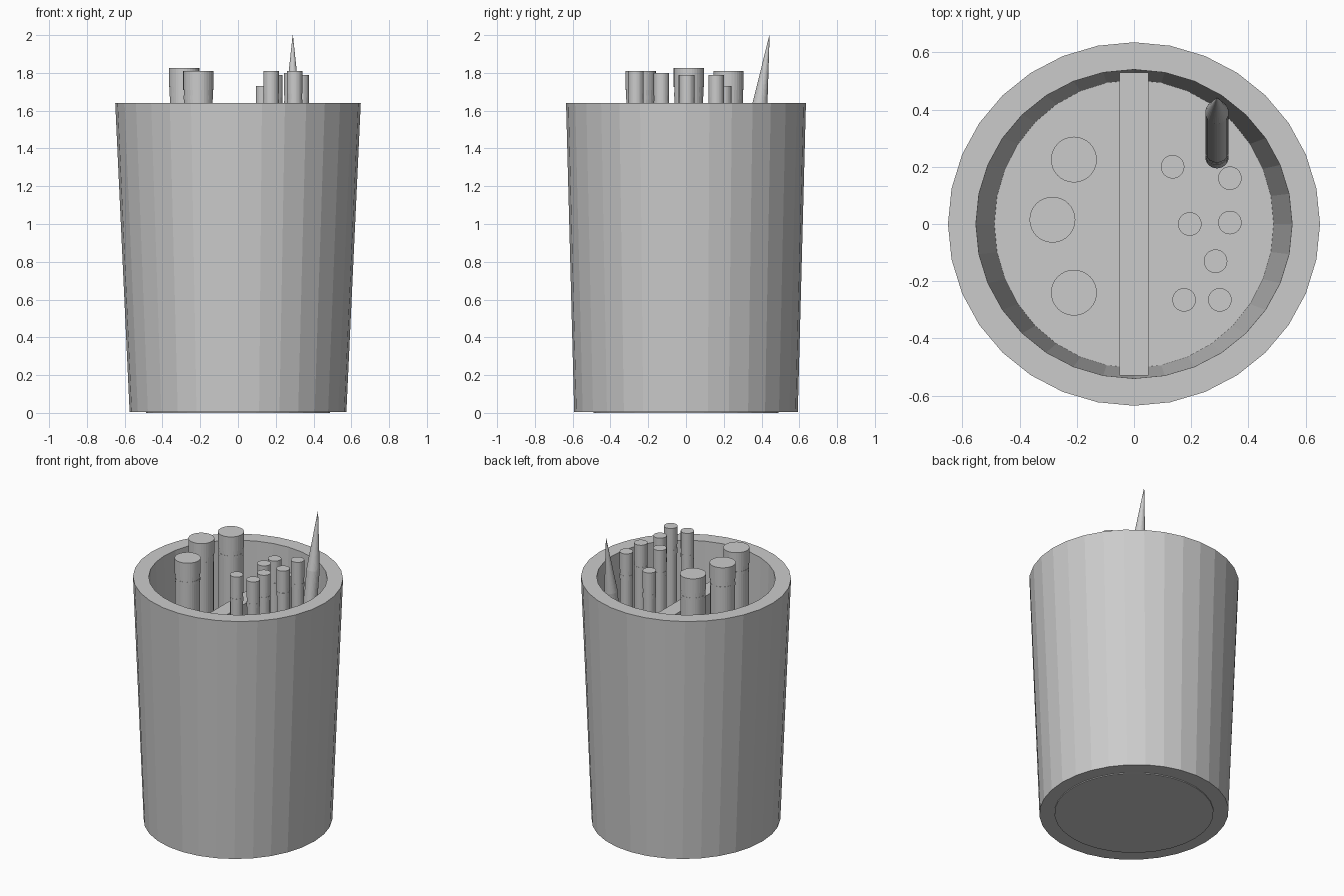
import bpy
import bmesh
from mathutils import Vector

cube = bpy.data.objects.get("Cube")
if cube:
    bpy.data.objects.remove(cube, do_unlink=True)

SIDES = 32
RIM = 1.64

grey = bpy.data.materials.new("plain grey")
grey.use_nodes = True
GREY = (0.6, 0.6, 0.6, 1.0)
grey.diffuse_color = GREY
grey.node_tree.nodes["Principled BSDF"].inputs["Base Color"].default_value = GREY


def add_object(name, bm):
    bmesh.ops.recalc_face_normals(bm, faces=bm.faces)
    mesh = bpy.data.meshes.new(name)
    bm.to_mesh(mesh)
    bm.free()
    mesh.materials.append(grey)
    obj = bpy.data.objects.new(name, mesh)
    bpy.context.collection.objects.link(obj)
    return obj


def lathe(name, rings):
    """Stack of (x radius, y radius, z) rings, skinned and capped."""
    bm = bmesh.new()
    loops = []
    for rx, ry, z in rings:
        loop = bmesh.ops.create_circle(bm, segments=SIDES, radius=1)["verts"]
        for v in loop:
            v.co = Vector((v.co.x * rx, v.co.y * ry, z))
        loops.append(loop)
    for low, high in zip(loops, loops[1:]):
        for i in range(SIDES):
            j = (i + 1) % SIDES
            bm.faces.new((low[i], low[j], high[j], high[i]))
    bm.faces.new(loops[0])
    bm.faces.new(loops[-1])
    return add_object(name, bm)


def round_rod(name, profile):
    return lathe(name, [(r, r, z) for r, z in profile])


# Tapered cup, with its wall turned inward at the rim
WALL = 0.85
lathe("cup", [
    (0.574, 0.592, 0.006), (0.65, 0.635, RIM),
    (0.65 * WALL, 0.635 * WALL, RIM), (0.574 * WALL, 0.592 * WALL, 0.03)])

# Base plate just proud of the underside
lathe("base_plate", [(0.488, 0.49, 0), (0.488, 0.49, 0.02)])

# Divider across the middle
bm = bmesh.new()
bmesh.ops.create_cube(bm, size=1)
top = 1.475
for v in bm.verts:
    y_end = 0.53 if v.co.z > 0 else 0.5
    v.co = Vector((v.co.x * 0.1, v.co.y * 2 * y_end, top if v.co.z > 0 else 0.02))
add_object("divider", bm)

# Thick pencils with eraser and ferrule
for i, (x, y, z) in enumerate([(-0.21, 0.225, 1.81), (-0.285, 0.015, 1.825), (-0.21, -0.24, 1.81)]):
    pencil = round_rod(f"thick_pencil_{i + 1}", [
        (0.076, 0.02), (0.076, z - 0.15), (0.078, z - 0.15), (0.078, z - 0.13),
        (0.077, z - 0.13), (0.077, z - 0.1), (0.08, z - 0.1), (0.08, z)])
    pencil.location = (x, y, 0)

# Slim pencils with a narrow collar
slim = [(0.135, 0.2, 1.73), (0.335, 0.16, 1.79), (0.195, 0, 1.79), (0.335, 0.005, 1.79),
        (0.285, -0.13, 1.8), (0.175, -0.265, 1.81), (0.3, -0.265, 1.81)]
for i, (x, y, z) in enumerate(slim):
    pencil = round_rod(f"slim_pencil_{i + 1}", [
        (0.039, 0.02), (0.039, z - 0.18), (0.041, z - 0.18), (0.041, z - 0.15),
        (0.04, z - 0.15), (0.04, z - 0.12), (0.041, z - 0.12), (0.041, z)])
    pencil.location = (x, y, 0)

# Leaning pencil with its long point up
foot = Vector((0.29, 0.235, 0.5))
tip = Vector((0.29, 0.442, 2.0))
axis = tip - foot
length = axis.length
leaning = round_rod("leaning_pencil", [
    (0.041, 0), (0.041, 0.1), (0.039, 0.1), (0.039, 0.15),
    (0.041, 0.15), (0.041, length - 0.38), (0.0008, length)])
leaning.rotation_euler = axis.to_track_quat("Z", "Y").to_euler()
leaning.location = foot
